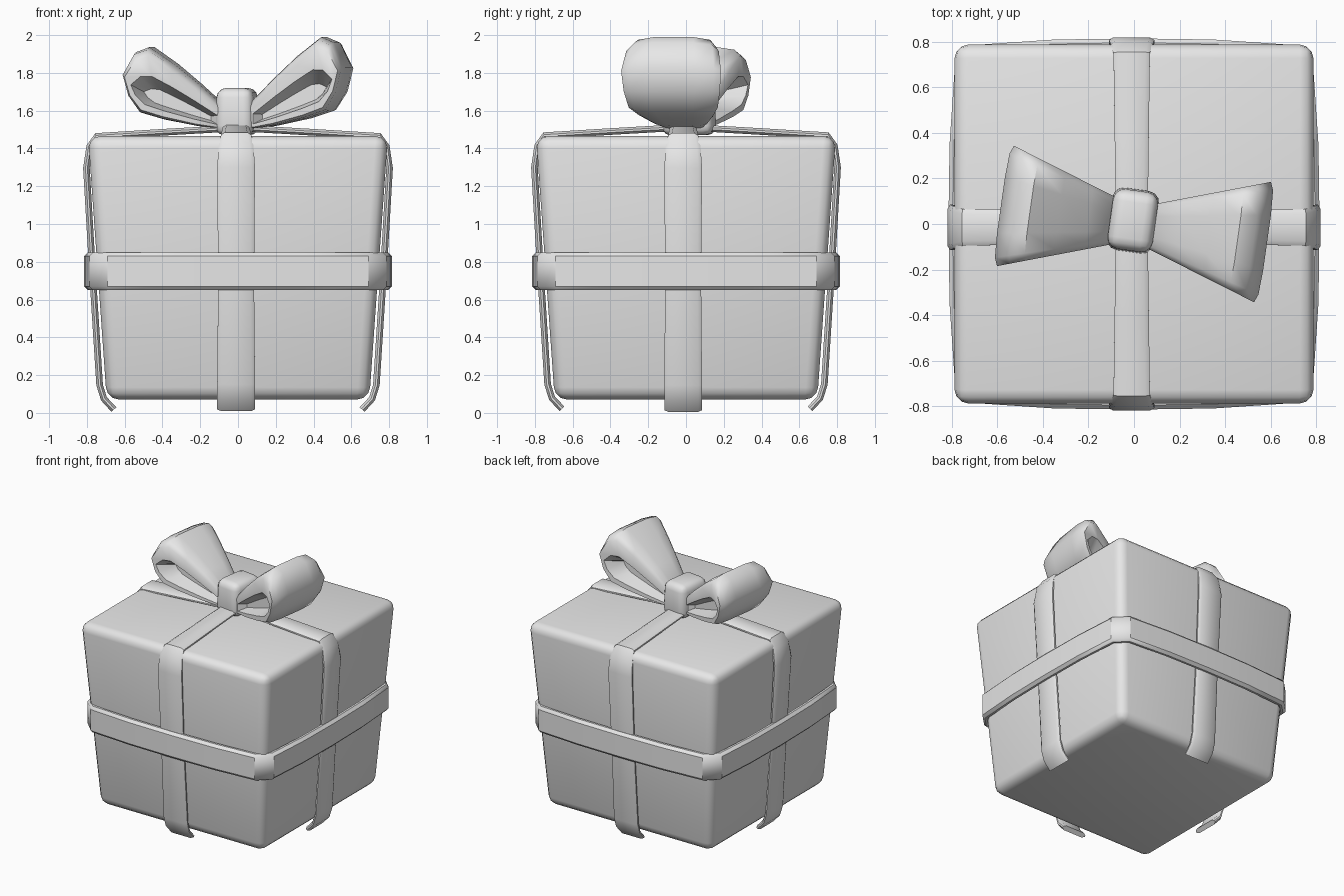
import bpy, bmesh, math
from mathutils import Matrix, Vector

cube = bpy.data.objects.get("Cube")
if cube:
    bpy.data.objects.remove(cube, do_unlink=True)

grey = bpy.data.materials.new("plain_grey")
grey.use_nodes = True
grey.diffuse_color = (0.8, 0.8, 0.8, 1)
grey.node_tree.nodes["Principled BSDF"].inputs["Base Color"].default_value = (0.8, 0.8, 0.8, 1)


def finish(bm, name, angle=40):
    """Turn a bmesh into a smooth shaded object."""
    bmesh.ops.recalc_face_normals(bm, faces=bm.faces)
    mesh = bpy.data.meshes.new(name)
    bm.to_mesh(mesh)
    bm.free()
    mesh.materials.append(grey)
    obj = bpy.data.objects.new(name, mesh)
    bpy.context.collection.objects.link(obj)
    bpy.ops.object.select_all(action='DESELECT')
    obj.select_set(True)
    bpy.context.view_layer.objects.active = obj
    bpy.ops.object.shade_smooth_by_angle(angle=math.radians(angle))
    return obj


def loft(name, rings, closed=False, angle=40):
    """Skin a list of equal point rings, capped unless closed."""
    bm = bmesh.new()
    loops = [[bm.verts.new(p) for p in ring] for ring in rings]
    n = len(loops[0])
    pairs = list(zip(loops, loops[1:]))
    if closed:
        pairs.append((loops[-1], loops[0]))
    for a, b in pairs:
        for i in range(n):
            j = (i + 1) % n
            bm.faces.new((a[i], a[j], b[j], b[i]))
    if not closed:
        bm.faces.new(loops[0])
        bm.faces.new(loops[-1])
    return finish(bm, name, angle)


def ribbon(name, path, thick, place, closed=False):
    """Sweep a soft-edged flat section along a counterclockwise path of (u, v, half width)."""
    rings = []
    count = len(path)
    for i, (u, v, h) in enumerate(path):
        before = path[(i - 1) % count] if closed else path[max(i - 1, 0)]
        after = path[(i + 1) % count] if closed else path[min(i + 1, count - 1)]
        t = Vector((after[0] - before[0], after[1] - before[1])).normalized()
        soft, cut = h - 0.02, thick * 0.35
        half = [(soft, 0), (h, cut), (h, thick - cut), (soft, thick)]
        section = half + [(-w, d) for w, d in reversed(half)]
        rings.append([place(u - t.y * d, v + t.x * d, w) for w, d in section])
    return loft(name, rings, closed)


def soft_block(name, size, center, top, bevel, turn=0.0):
    """Bevelled block whose top is scaled by the given factor."""
    bm = bmesh.new()
    bmesh.ops.create_cube(bm, size=1)
    for v in bm.verts:
        k = top if v.co.z > 0 else 1
        v.co = Vector((v.co.x * size[0] * k, v.co.y * size[1] * k, v.co.z * size[2]))
    bmesh.ops.bevel(bm, geom=bm.edges[:], offset=bevel, segments=3, profile=0.5, affect='EDGES')
    bm.transform(Matrix.Translation(center) @ Matrix.Rotation(turn, 4, 'Z'))
    return finish(bm, name)


# Gift box, wider at the top
soft_block("gift_box", (1.39, 1.39, 1.395), (0, 0, 0.768), 1.142, 0.065)

# Two ribbons over the top, hooked under at the ends
side = [(0.67, 0.01, 0.1), (0.725, 0.07, 0.1), (0.75, 0.15, 0.1), (0.785, 0.7, 0.095),
        (0.82, 1.3, 0.1), (0.802, 1.42, 0.092), (0.755, 1.485, 0.08), (0.4, 1.507, 0.075)]
over = side + [(0, 1.53, 0.07)] + [(-u, v, h) for u, v, h in reversed(side)]
ribbon("front_to_back_ribbon", over, 0.035, lambda u, v, w: (w - 0.01, u, v))
ribbon("side_to_side_ribbon", over, 0.035, lambda u, v, w: (u, w - 0.015, v - 0.004))

# Level band round the middle
quarter = [(0.815, 0), (0.81, 0.35), (0.787, 0.69), (0.69, 0.787), (0.35, 0.81)]
band = []
for k in range(4):
    spin = Matrix.Rotation(k * math.pi / 2, 2)
    for p in quarter:
        q = spin @ Vector(p)
        band.append((q.x, q.y, 0.1))
ribbon("middle_band", band, 0.055, lambda u, v, w: (u, v, 0.75 + w), closed=True)

# Bow loops: a teardrop outline, flaring outwards, with a pocket on each open side
teardrop = [(0.05, 1.62), (0.2, 1.77), (0.33, 1.89), (0.46, 1.99), (0.53, 1.96), (0.59, 1.83),
            (0.56, 1.7), (0.5, 1.6), (0.38, 1.56), (0.2, 1.52), (0.05, 1.5)]
# width fraction, length scale, height scale
steps = [(1, 0.82, 0.45), (1, 0.93, 0.82), (0.85, 0.98, 0.95), (0.45, 1, 1)]
floor = (0.45, 0.65, 0.22)
steps = [floor] + steps
steps = steps + [(-t, a, b) for t, a, b in reversed(steps)]


def bow_loop(name, turn, rise):
    spin = Matrix.Rotation(turn, 3, 'Z')
    rings = []
    for t, a, b in steps:
        ring = []
        for r, z in teardrop:
            x = 0.3 + (r - 0.3) * a
            middle = 1.52 + 0.36 * x
            z = middle + (z - middle) * b
            ring.append(spin @ Vector((x, t * (0.09 + 0.34 * (x - 0.05)), 1.5 + (z - 1.5) * rise)))
        rings.append(ring)
    return loft(name, rings, angle=50)


tilt = math.radians(-8)
bow_loop("left_bow_loop", tilt, 1.0)
bow_loop("right_bow_loop", tilt + math.pi, 0.89)

# Knot in the middle of the bow
soft_block("bow_knot", (0.21, 0.28, 0.25), (-0.005, 0.015, 1.595), 0.93, 0.05, tilt)
